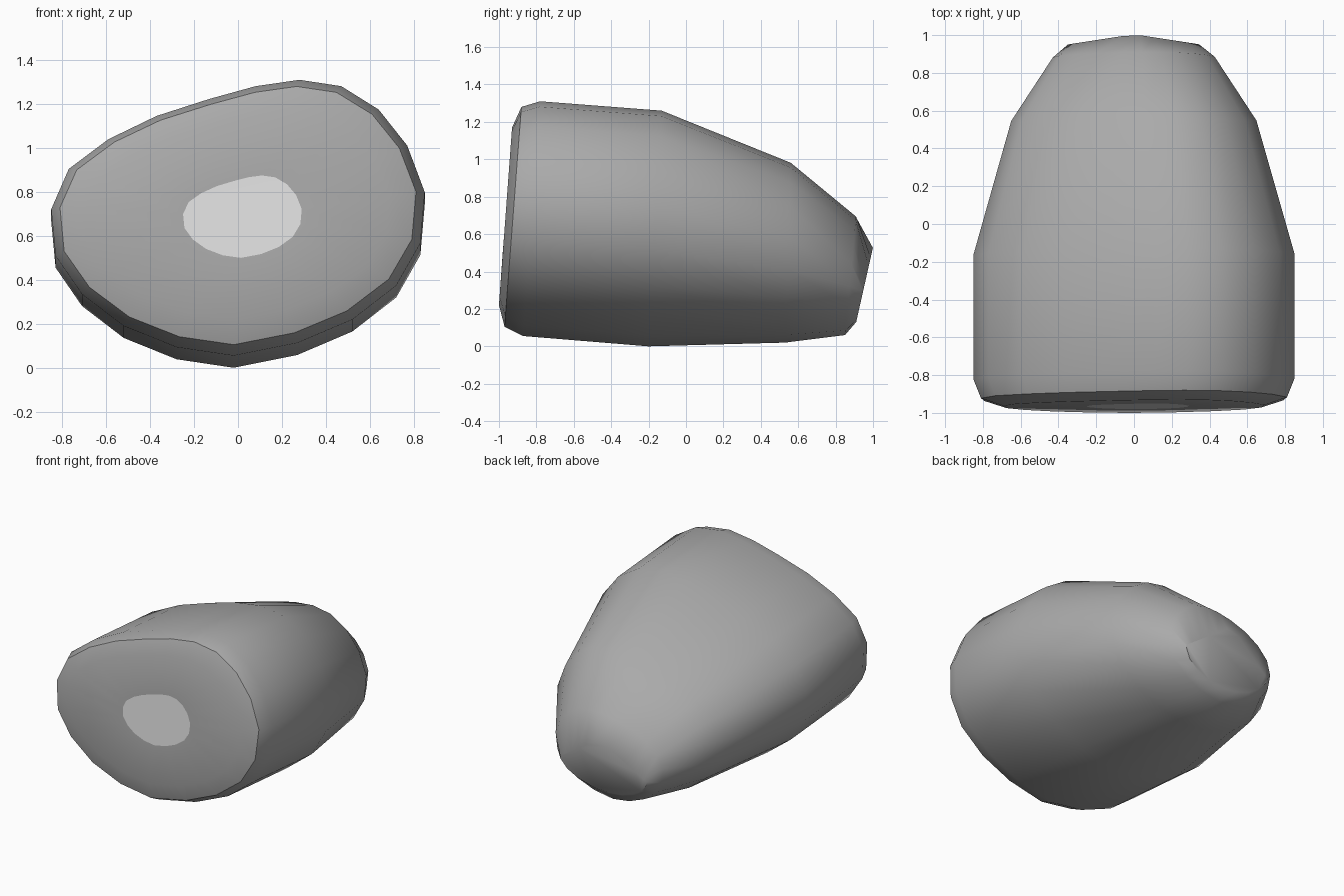
import bpy
import bmesh
from mathutils import Vector
from math import radians

cube = bpy.data.objects.get("Cube")
if cube:
    bpy.data.objects.remove(cube, do_unlink=True)


def make_material(name, grey):
    material = bpy.data.materials.new(name)
    material.use_nodes = True
    colour = (grey, grey, grey, 1)
    material.diffuse_color = colour
    material.node_tree.nodes["Principled BSDF"].inputs["Base Color"].default_value = colour
    return material


# Lopsided egg-shaped cross-section, as (x, z) at the widest part of the body
HALF_WIDTH, HALF_HEIGHT, MIDDLE = .85, .65, .66
SECTION = [(.28, 1.31), (.47, 1.28), (.64, 1.17), (.77, 1), (.85, .78),
           (.83, .54), (.72, .34), (.52, .18), (.27, .07), (-.02, .01),
           (-.28, .05), (-.52, .15), (-.71, .3), (-.83, .48), (-.85, .7),
           (-.77, .89), (-.59, 1.03), (-.37, 1.14), (-.13, 1.22), (.08, 1.28)]
UNIT_SECTION = [Vector((x / HALF_WIDTH, (z - MIDDLE) / HALF_HEIGHT)) for x, z in SECTION]


def add_ring(bm, bottom, top, half_width, roundness=0, centre_x=0, peaked=False):
    """Slanted ring between a bottom and a top (y, z) point.
    Roundness blends to an ellipse; peaked cuts the upper half to a gable."""
    middle = (Vector(bottom) + Vector(top)) / 2
    half_rise = (Vector(top) - Vector(bottom)) / 2
    ring = []
    for point in UNIT_SECTION:
        u, v = point.lerp(point.normalized(), roundness)
        if peaked:
            v = min(v, 1.1 - 1.2 * abs(u))
        y, z = middle + half_rise * v
        ring.append(bm.verts.new((centre_x + half_width * u, y, z)))
    return ring


def bridge(bm, first, second):
    count = len(first)
    for i in range(count):
        j = (i + 1) % count
        bm.faces.new((first[i], first[j], second[j], second[i]))


bm = bmesh.new()
rings = [
    # inner patch, front face, front rim
    add_ring(bm, (-.98, .5), (-.95, .875), .27, centre_x=.02),
    add_ring(bm, (-1, .22), (-.93, 1.17), .69),
    add_ring(bm, (-.97, .105), (-.88, 1.28), .81),
    # body, tapering towards the back
    add_ring(bm, (-.87, .055), (-.78, 1.31), .85),
    add_ring(bm, (-.2, 0), (-.13, 1.26), .85),
    add_ring(bm, (.53, .02), (.56, .985), .65, roundness=.15),
    # chamfered back end
    add_ring(bm, (.85, .06), (.91, .7), .43, roundness=.4),
    add_ring(bm, (.91, .13), (1, .53), .35, roundness=1, peaked=True),
]
for first, second in zip(rings, rings[1:]):
    bridge(bm, first, second)
patch = bm.faces.new(rings[0])
patch.material_index = 1
bm.faces.new(rings[-1])
bmesh.ops.recalc_face_normals(bm, faces=bm.faces)

mesh = bpy.data.meshes.new("tapered_body")
bm.to_mesh(mesh)
bm.free()
mesh.materials.append(make_material("mid grey", .4))
mesh.materials.append(make_material("pale grey", .75))
body = bpy.data.objects.new("tapered_body", mesh)
bpy.context.collection.objects.link(body)

# Smooth shading with crisp front rim
bpy.context.view_layer.objects.active = body
body.select_set(True)
bpy.ops.object.shade_smooth_by_angle(angle=radians(43))
